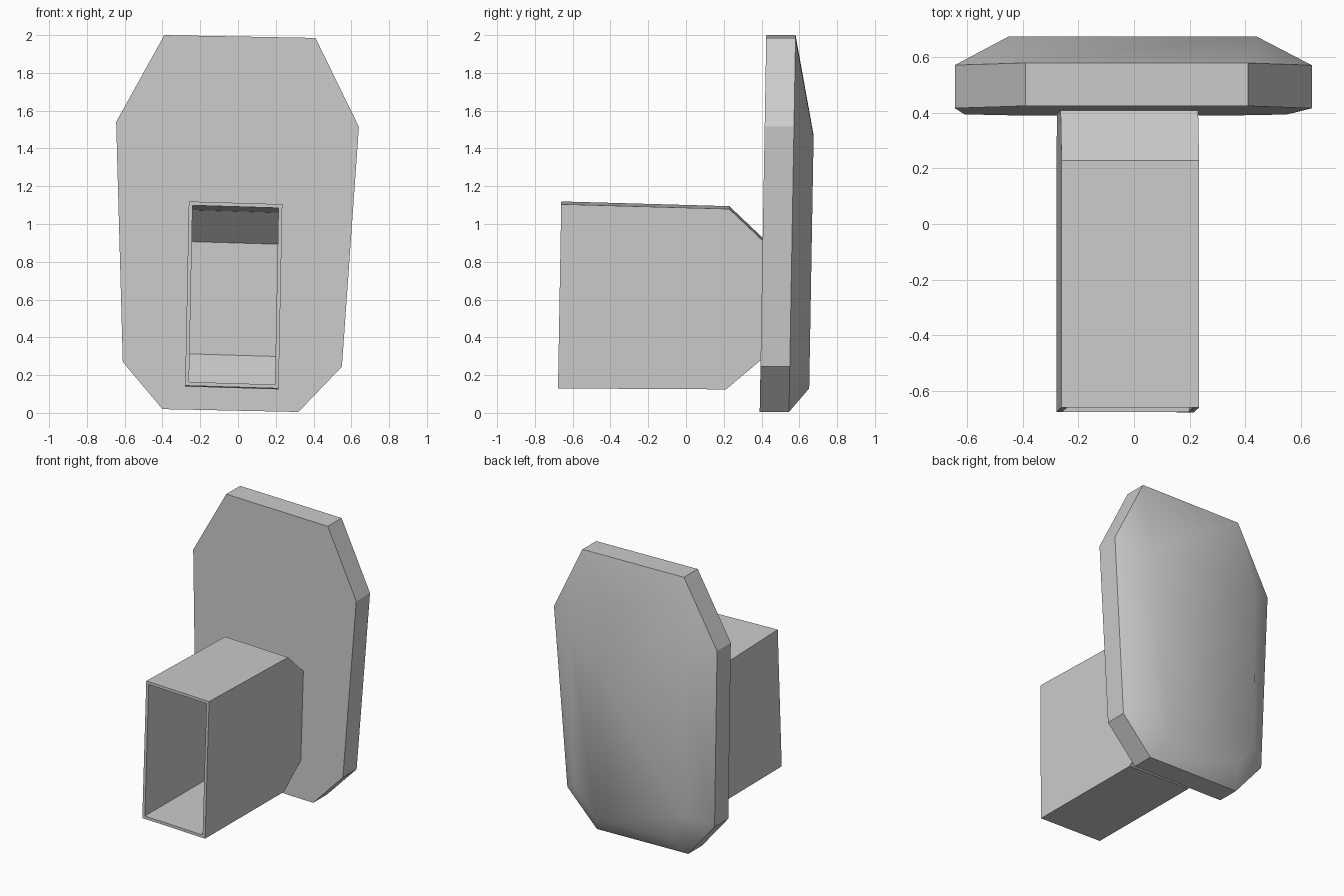
import bpy
import bmesh

if "Cube" in bpy.data.objects:
    bpy.data.objects.remove(bpy.data.objects["Cube"], do_unlink=True)

GREY = (0.6, 0.6, 0.6, 1)
grey = bpy.data.materials.new("plain grey")
grey.use_nodes = True
grey.diffuse_color = GREY
grey.node_tree.nodes["Principled BSDF"].inputs["Base Color"].default_value = GREY

LEAN = 0.0175  # slight backward lean shared by both parts


def loft(name, rings, cap_start=False, cap_end=False, smooth_from=None):
    """Skin rings of (x, y, z); faces from ring smooth_from onward are smooth."""
    bm = bmesh.new()
    loops = [[bm.verts.new((x, y + LEAN * z, z)) for x, y, z in r] for r in rings]
    n = len(loops[0])
    for k, (a, b) in enumerate(zip(loops, loops[1:])):
        for i in range(n):
            j = (i + 1) % n
            f = bm.faces.new((a[i], a[j], b[j], b[i]))
            f.smooth = smooth_from is not None and k >= smooth_from
    if cap_start:
        bm.faces.new(loops[0])
    if cap_end:
        bm.faces.new(loops[-1]).smooth = smooth_from is not None
    # Keep a crisp rim where the smooth dome begins
    if smooth_from is not None:
        rim = loops[smooth_from]
        for i in range(n):
            bm.edges.get((rim[i], rim[(i + 1) % n])).smooth = False
    bmesh.ops.remove_doubles(bm, verts=bm.verts, dist=0.0005)
    bmesh.ops.recalc_face_normals(bm, faces=bm.faces)
    mesh = bpy.data.meshes.new(name)
    bm.to_mesh(mesh)
    bm.free()
    mesh.materials.append(grey)
    obj = bpy.data.objects.new(name, mesh)
    bpy.context.collection.objects.link(obj)
    return obj


# Back plate: eight-sided slab with a soft raised back
outline = [(-0.39, 2.0), (0.41, 1.985), (0.64, 1.515), (0.55, 0.245),
           (0.32, 0.005), (-0.40, 0.02), (-0.61, 0.27), (-0.645, 1.54)]
raised = [(-0.45, 1.47), (0.44, 1.46), (0.44, 1.46), (0.42, 0.33),
          (0.25, 0.13), (-0.32, 0.14), (-0.46, 0.34), (-0.45, 1.47)]
loft("back_plate",
     [[(x, 0.39, z) for x, z in outline],
      [(x, 0.545, z) for x, z in outline],
      [(x, 0.65, z) for x, z in raised]],
     cap_start=True, cap_end=True, smooth_from=1)


# Hollow socket: open rectangular tube whose rear end tapers into the plate
def section(y, bottom, top, inset=0.0):
    half = 0.2475 - inset
    ring = []
    for x, z in ((-half, bottom + inset), (half, bottom + inset),
                 (half, top - inset), (-half, top - inset)):
        ring.append((x + 0.02 * z - 0.035, y, z - 0.03 * x))
    return ring


stations = [(0.395, 0.29, 0.915), (0.21, 0.132, 1.087), (-0.68, 0.137, 1.112)]
outer = [section(*s) for s in stations]
inner = [section(*s, inset=0.02) for s in reversed(stations)]
loft("socket", outer + inner)
